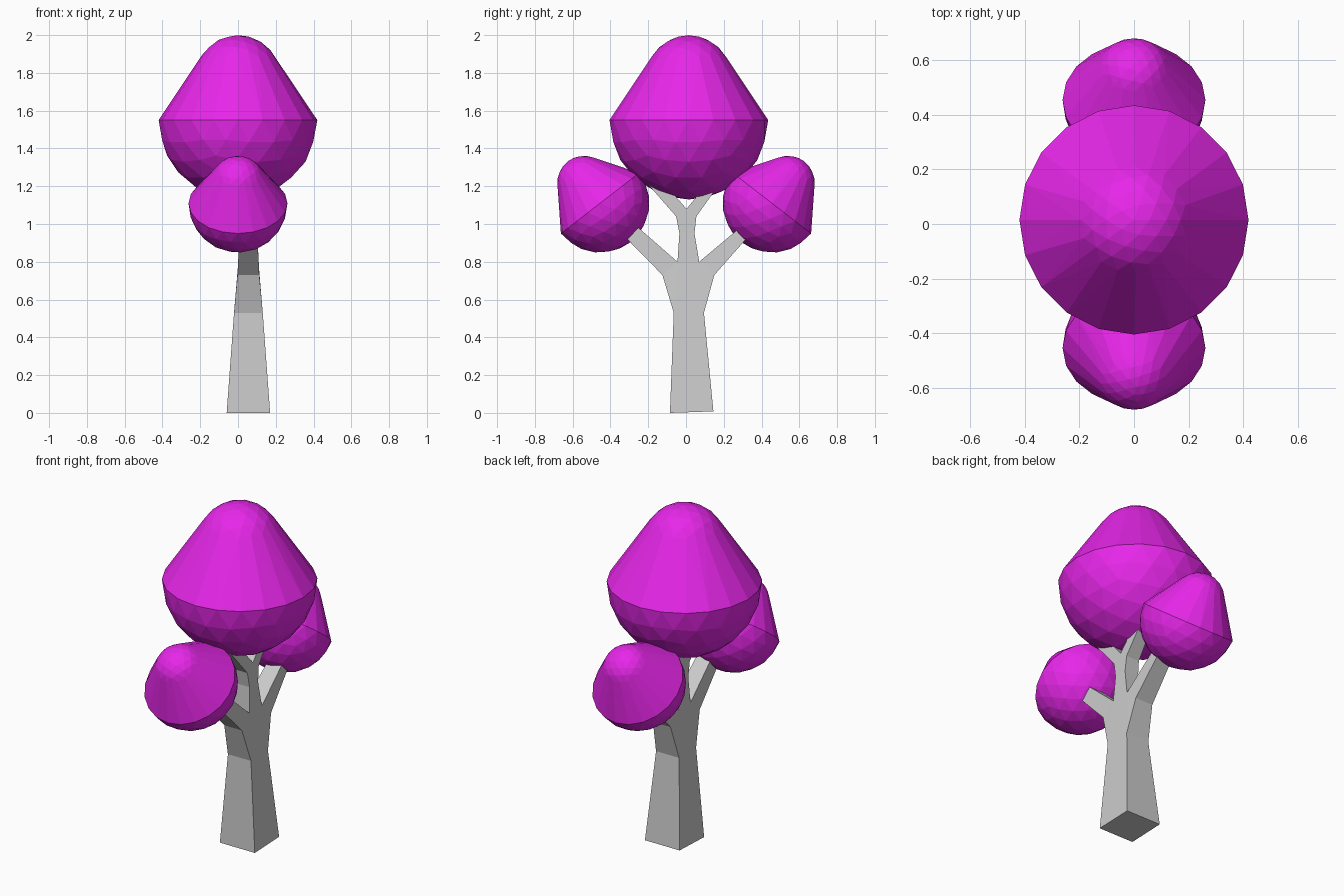
import bpy, bmesh
from mathutils import Vector

if "Cube" in bpy.data.objects:
    bpy.data.objects.remove(bpy.data.objects["Cube"])

leaf = bpy.data.materials.new("leaf_magenta")
leaf.diffuse_color = (0.8, 0.02, 0.82, 1)
leaf.use_nodes = True
leaf.node_tree.nodes["Principled BSDF"].inputs["Base Color"].default_value = leaf.diffuse_color


def finish(bm, name, mat=None):
    bmesh.ops.recalc_face_normals(bm, faces=bm.faces[:])
    me = bpy.data.meshes.new(name)
    bm.to_mesh(me)
    bm.free()
    if mat:
        me.materials.append(mat)
    ob = bpy.data.objects.new(name, me)
    bpy.context.collection.objects.link(ob)
    return ob


def ico_points(radius):
    bm = bmesh.new()
    bmesh.ops.create_icosphere(bm, subdivisions=3, radius=radius)
    pts = [v.co.copy() for v in bm.verts]
    bm.free()
    return pts


def foliage(name, centre, radius, axis):
    """Low-poly bowl drawn up to a small rounded tip along axis."""
    bowl = [p for p in ico_points(radius) if p.z < radius * 0.12]
    tip = [p + Vector((0, 0, radius * 0.53)) for p in ico_points(radius * 0.54)]
    rot = Vector((0, 0, 1)).rotation_difference(Vector(axis))
    bm = bmesh.new()
    for p in bowl + tip:
        bm.verts.new(rot @ p + Vector(centre))
    bmesh.ops.convex_hull(bm, input=bm.verts[:])
    bmesh.ops.delete(bm, geom=[v for v in bm.verts if not v.link_faces], context='VERTS')
    finish(bm, name, leaf)


# Crown and the two side clumps leaning outwards
foliage("crown_foliage", (0, 0.015, 1.55), 0.42, (0, 0, 1))
for side, name in ((-1, "front_foliage"), (1, "back_foliage")):
    foliage(name, (0, side * 0.455, 1.11), 0.262, (0, side * 0.61, 0.79))

# Trunk silhouette (y, z): base, shoulders, side branches, stem, twigs
pts = [(-.085, 0), (.145, .008), (.095, .53), (-.065, .53), (.15, .73), (-.125, .73),
       (-.045, .80), (.07, .80), (-.38, .99), (-.32, 1.04), (.38, .99), (.32, 1.01),
       (-.035, .95), (.045, .95), (.003, 1.08), (-.052, 1.04), (.055, 1.04),
       (-.21, 1.22), (-.12, 1.22), (.11, 1.21), (.19, 1.23)]
cells = [(0, 1, 2, 3), (3, 2, 7, 6), (2, 4, 7), (3, 6, 5), (5, 6, 9, 8), (4, 10, 11, 7),
         (6, 7, 13, 12), (12, 13, 16, 14, 15), (15, 14, 18, 17), (14, 16, 20, 19)]
taper = [(0, .115), (.53, .076), (.73, .058), (.88, .048), (1.3, .035)]


def half_depth(z):
    for (z0, w0), (z1, w1) in zip(taper, taper[1:]):
        if z <= z1:
            return w0 + (w1 - w0) * (z - z0) / (z1 - z0)
    return taper[-1][1]


bm = bmesh.new()
near, far = ([bm.verts.new((0.055 + s * half_depth(z), y, z)) for y, z in pts] for s in (1, -1))
edges = {}
for c in cells:
    bm.faces.new([near[i] for i in c])
    bm.faces.new([far[i] for i in reversed(c)])
    for a, b in zip(c, c[1:] + c[:1]):
        edges.setdefault(frozenset((a, b)), []).append((a, b))
# Walls along the outline
for uses in edges.values():
    if len(uses) == 1:
        a, b = uses[0]
        bm.faces.new((near[b], near[a], far[a], far[b]))
finish(bm, "trunk")
